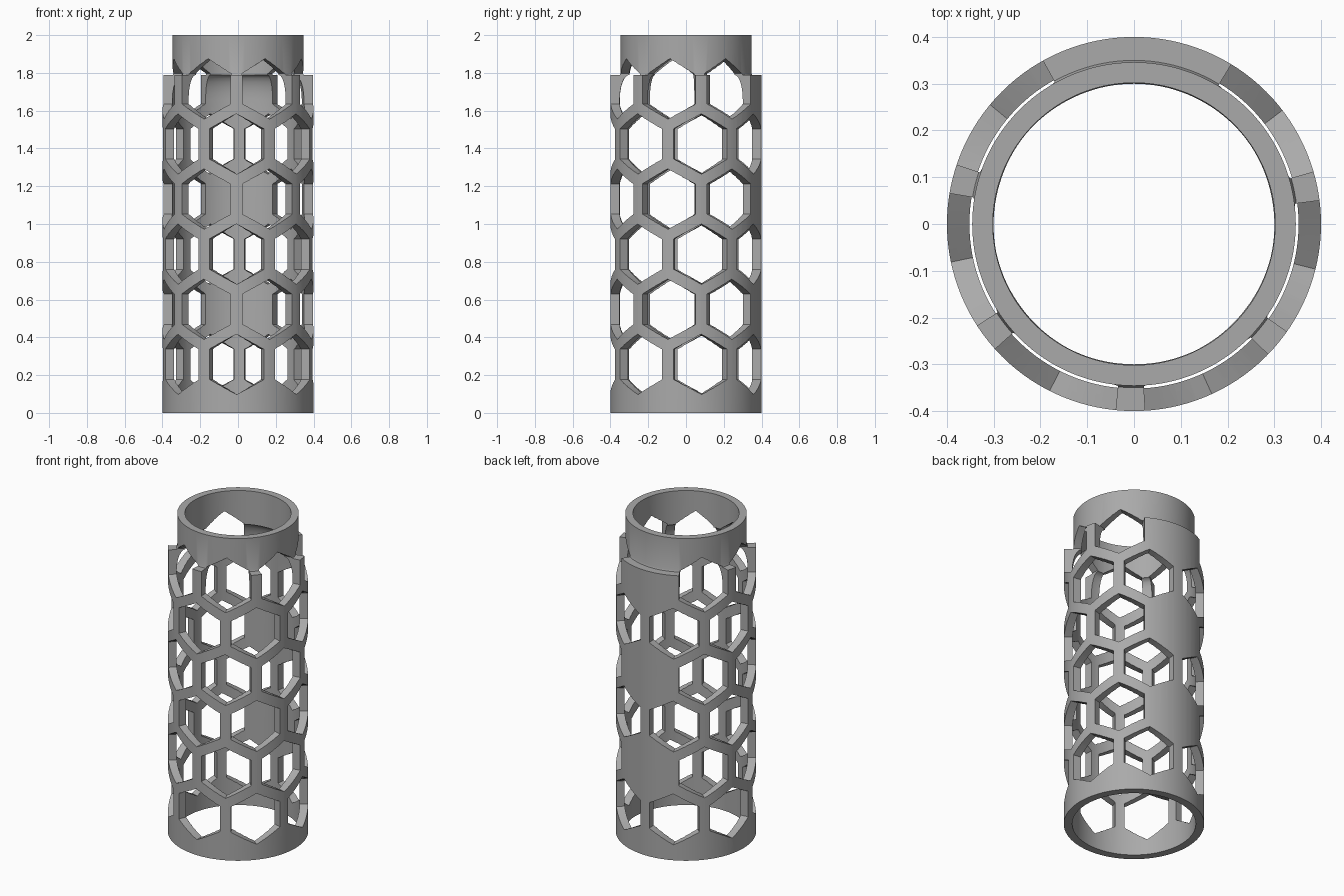
import bpy, bmesh
from math import cos, sin, pi, radians, sqrt

if "Cube" in bpy.data.objects:
    bpy.data.objects.remove(bpy.data.objects["Cube"])

SEGMENTS = 128
COLUMNS, ROWS = 7, 6
HEX_R = 0.16            # corner radius of a hexagonal opening
MID_R = 0.375           # radius at which the openings are regular hexagons
TURN = radians(88.9)    # direction of the solid back strip

grey = bpy.data.materials.new("grey")
grey.use_nodes = True
grey.diffuse_color = (0.4, 0.4, 0.4, 1)
grey.node_tree.nodes["Principled BSDF"].inputs["Base Color"].default_value = (0.4, 0.4, 0.4, 1)


def make_object(name, bm):
    bmesh.ops.recalc_face_normals(bm, faces=bm.faces)
    mesh = bpy.data.meshes.new(name)
    bm.to_mesh(mesh)
    bm.free()
    mesh.materials.append(grey)
    obj = bpy.data.objects.new(name, mesh)
    bpy.context.collection.objects.link(obj)
    return obj


def polar(r, a, z):
    return (r * cos(a), r * sin(a), z)


def revolve(profile):
    bm = bmesh.new()
    rings = [[bm.verts.new(polar(r, 2 * pi * i / SEGMENTS, z)) for i in range(SEGMENTS)]
             for r, z in profile]
    for k, ring in enumerate(rings):
        above = rings[(k + 1) % len(rings)]
        for i in range(SEGMENTS):
            j = (i + 1) % SEGMENTS
            bm.faces.new((ring[i], ring[j], above[j], above[i]))
    return bm


def add_hex_wedge(bm, angle, z, r_in=0.27, r_out=0.43, steps=4):
    """Hexagon wrapped round the tube and extruded radially."""
    outline = []
    for k in range(6):
        a, b = pi / 2 + k * pi / 3, pi / 2 + (k + 1) * pi / 3
        for s in range(steps):
            t = s / steps
            u = HEX_R * (cos(a) * (1 - t) + cos(b) * t)
            v = HEX_R * (sin(a) * (1 - t) + sin(b) * t)
            outline.append((angle + u / MID_R, z + v))
    loops = [[bm.verts.new(polar(r, a, h)) for a, h in outline] for r in (r_in, r_out)]
    hubs = [bm.verts.new(polar(r, angle, z)) for r in (r_in, r_out)]
    n = len(outline)
    for i in range(n):
        j = (i + 1) % n
        bm.faces.new((loops[0][i], loops[0][j], loops[1][j], loops[1][i]))
        for loop, hub in zip(loops, hubs):
            bm.faces.new((loop[i], loop[j], hub))


# Tube with a narrower neck, joined inside by a curved shoulder
shoulder = [(0.30 + 0.052 * sin(pi / 2 * k / 6), 1.79 - 0.13 * (1 - cos(pi / 2 * k / 6)))
            for k in range(7)]
tube = make_object("mesh_tube", revolve(
    [(0.352, 0), (0.4, 0), (0.4, 1.79), (0.35, 1.79), (0.346, 1.80), (0.346, 2), (0.302, 2)]
    + shoulder))

# Staggered openings, leaving the back strip solid in every other row
cutter_bm = bmesh.new()
for row in range(ROWS):
    shift = 0.5 if row % 2 == 0 else 0
    for col in range(COLUMNS):
        if shift == 0 and col == 0:
            continue
        add_hex_wedge(cutter_bm, TURN + (col + shift) * 2 * pi / COLUMNS, 0.257 + row * 0.2917)
cutter = make_object("opening_cutter", cutter_bm)

cut = tube.modifiers.new("openings", "BOOLEAN")
cut.operation = "DIFFERENCE"
cut.solver = "EXACT"
cut.object = cutter
bpy.context.view_layer.objects.active = tube
tube.select_set(True)
bpy.ops.object.modifier_apply(modifier=cut.name)
bpy.data.objects.remove(cutter)
bpy.ops.object.shade_smooth_by_angle(angle=radians(30))
